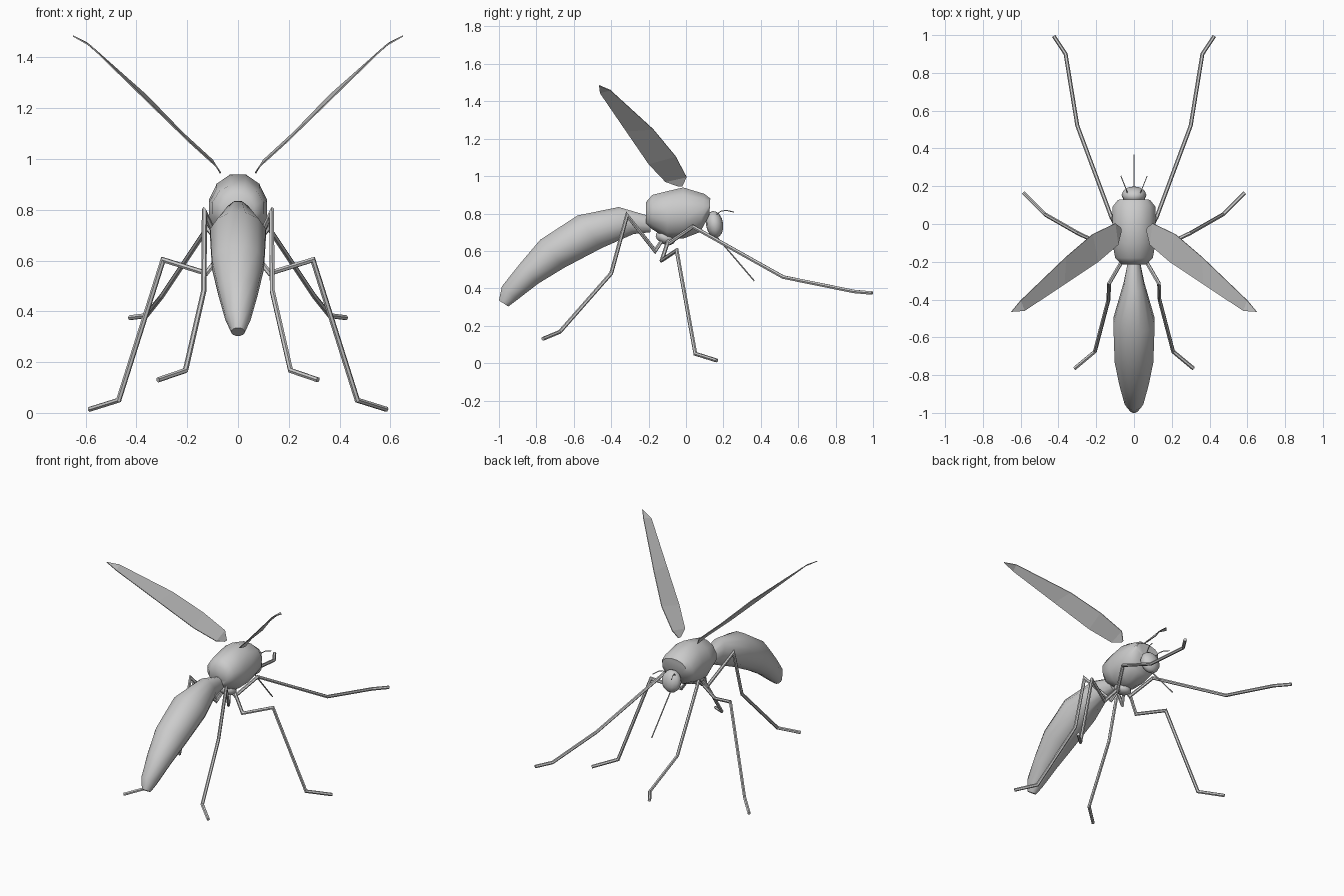
import bpy, bmesh, math
from mathutils import Vector

if "Cube" in bpy.data.objects:
    bpy.data.objects.remove(bpy.data.objects["Cube"])

grey = bpy.data.materials.new("body_grey")
grey.diffuse_color = (0.6, 0.6, 0.6, 1)
grey.use_nodes = True
grey.node_tree.nodes["Principled BSDF"].inputs["Base Color"].default_value = grey.diffuse_color


def finish(name, bm, smooth=None):
    bmesh.ops.recalc_face_normals(bm, faces=bm.faces[:])
    me = bpy.data.meshes.new(name)
    bm.to_mesh(me)
    bm.free()
    me.materials.append(grey)
    ob = bpy.data.objects.new(name, me)
    bpy.context.collection.objects.link(ob)
    if smooth:
        bpy.ops.object.select_all(action='DESELECT')
        ob.select_set(True)
        bpy.context.view_layer.objects.active = ob
        bpy.ops.object.shade_smooth_by_angle(angle=math.radians(smooth))
    return ob


def skin(bm, rings):
    """Join rings of points into a capped tube."""
    vs = [[bm.verts.new(p) for p in r] for r in rings]
    n = len(vs[0])
    for a, b in zip(vs, vs[1:]):
        for i in range(n):
            j = (i + 1) % n
            bm.faces.new((a[i], a[j], b[j], b[i]))
    bm.faces.new(vs[0])
    bm.faces.new(vs[-1])


def body(name, sections, sides=12):
    """Section: half width, top (y, z), bottom (y, z)."""
    rings = []
    for w, t, b in sections:
        top, bot = Vector((0, *t)), Vector((0, *b))
        mid, up = (top + bot) / 2, (top - bot) / 2
        ring = []
        for k in range(sides):
            a = 2 * math.pi * (k + 0.5) / sides
            ring.append(mid + Vector((w * math.cos(a) * 1.03, 0, 0)) + up * math.sin(a) * 1.03)
        rings.append(ring)
    bm = bmesh.new()
    skin(bm, rings)
    return finish(name, bm, 50)


def tube(name, path, r, sides=6):
    """Constant thickness tube with mitred corners."""
    pts = [Vector(p) for p in path]
    dirs = [(b - a).normalized() for a, b in zip(pts, pts[1:])]
    u = dirs[0].orthogonal().normalized()
    v = dirs[0].cross(u)
    ring = [pts[0] + r * (u * math.cos(2 * math.pi * k / sides) + v * math.sin(2 * math.pi * k / sides))
            for k in range(sides)]
    rings = [ring]
    for i, d in enumerate(dirs):
        n = d + dirs[i + 1] if i + 1 < len(dirs) else d
        ring = [p + d * ((pts[i + 1] - p).dot(n) / d.dot(n)) for p in ring]
        rings.append(ring)
    bm = bmesh.new()
    skin(bm, rings)
    return finish(name, bm)


# Long curved abdomen
body("abdomen", [
    (.030, (-.19, .785), (-.19, .70)),
    (.055, (-.36, .835), (-.28, .69)),
    (.110, (-.58, .79), (-.45, .615)),
    (.103, (-.78, .66), (-.65, .51)),
    (.078, (-.89, .53), (-.79, .425)),
    (.050, (-.985, .41), (-.90, .34)),
    (.026, (-1.0, .335), (-.95, .303)),
])

# Humped thorax
body("thorax", [
    (.065, (-.215, .86), (-.215, .74)),
    (.100, (-.18, .90), (-.18, .715)),
    (.115, (-.10, .92), (-.10, .665)),
    (.115, (-.015, .94), (-.015, .665)),
    (.115, (.10, .905), (.075, .70)),
    (.085, (.13, .88), (.125, .79)),
])


# Head and the small lump the legs grow from
def ellipsoid(name, centre, radii, tilt=0):
    bm = bmesh.new()
    bmesh.ops.create_uvsphere(bm, u_segments=12, v_segments=8, radius=1)
    c, s = math.cos(tilt), math.sin(tilt)
    for q in bm.verts:
        x, y, z = (a * b for a, b in zip(q.co, radii))
        q.co = Vector(centre) + Vector((x, y * c - z * s, y * s + z * c))
    return finish(name, bm, 50)


ellipsoid("head", (0, .153, .742), (.066, .046, .072), .15)
ellipsoid("leg_base", (0, -.11, .67), (.055, .055, .035), -.4)

# Piercing mouthpart
tube("proboscis", [(0, .16, .68), (0, .365, .44)], .004)

legs = {
    "front_leg": [(.02, -.10, .66), (.05, -.10, .635), (.12, .037, .73),
                  (.30, .52, .46), (.362, .90, .383), (.425, .995, .375)],
    "middle_leg": [(.03, -.09, .67), (.125, -.13, .55), (.295, -.05, .603),
                   (.47, .05, .05), (.585, .165, .014)],
    "hind_leg": [(.02, -.12, .67), (.045, -.165, .60), (.132, -.315, .79),
                 (.135, -.40, .48), (.207, -.675, .167), (.315, -.765, .13)],
}
antenna = [(.035, .165, .795), (.042, .185, .812), (.054, .215, .817), (.07, .255, .808)]

# Wing outline, paired along leading and trailing edge
lead = [(.07, -.02, .945), (.10, .003, .995), (.22, -.055, 1.105),
        (.36, -.175, 1.25), (.60, -.405, 1.46), (.65, -.465, 1.485)]
trail = [(.068, -.04, .945), (.085, -.11, .97), (.19, -.20, 1.065),
         (.37, -.32, 1.24), (.58, -.46, 1.445)]

for side, s in (("right", 1), ("left", -1)):
    def flip(path):
        return [(s * x, y, z) for x, y, z in path]

    for name, path in legs.items():
        tube(f"{name}_{side}", flip(path), .0105)
    tube(f"antenna_{side}", flip(antenna), .003, 4)

    bm = bmesh.new()
    a = [bm.verts.new(p) for p in flip(lead)]
    b = [bm.verts.new(p) for p in flip(trail)]
    for i in range(4):
        bm.faces.new((a[i], a[i + 1], b[i + 1], b[i]))
    bm.faces.new((a[4], a[5], b[4]))
    wing = finish(f"wing_{side}", bm)
    thick = wing.modifiers.new("thickness", 'SOLIDIFY')
    thick.thickness = .005
    thick.offset = 0
